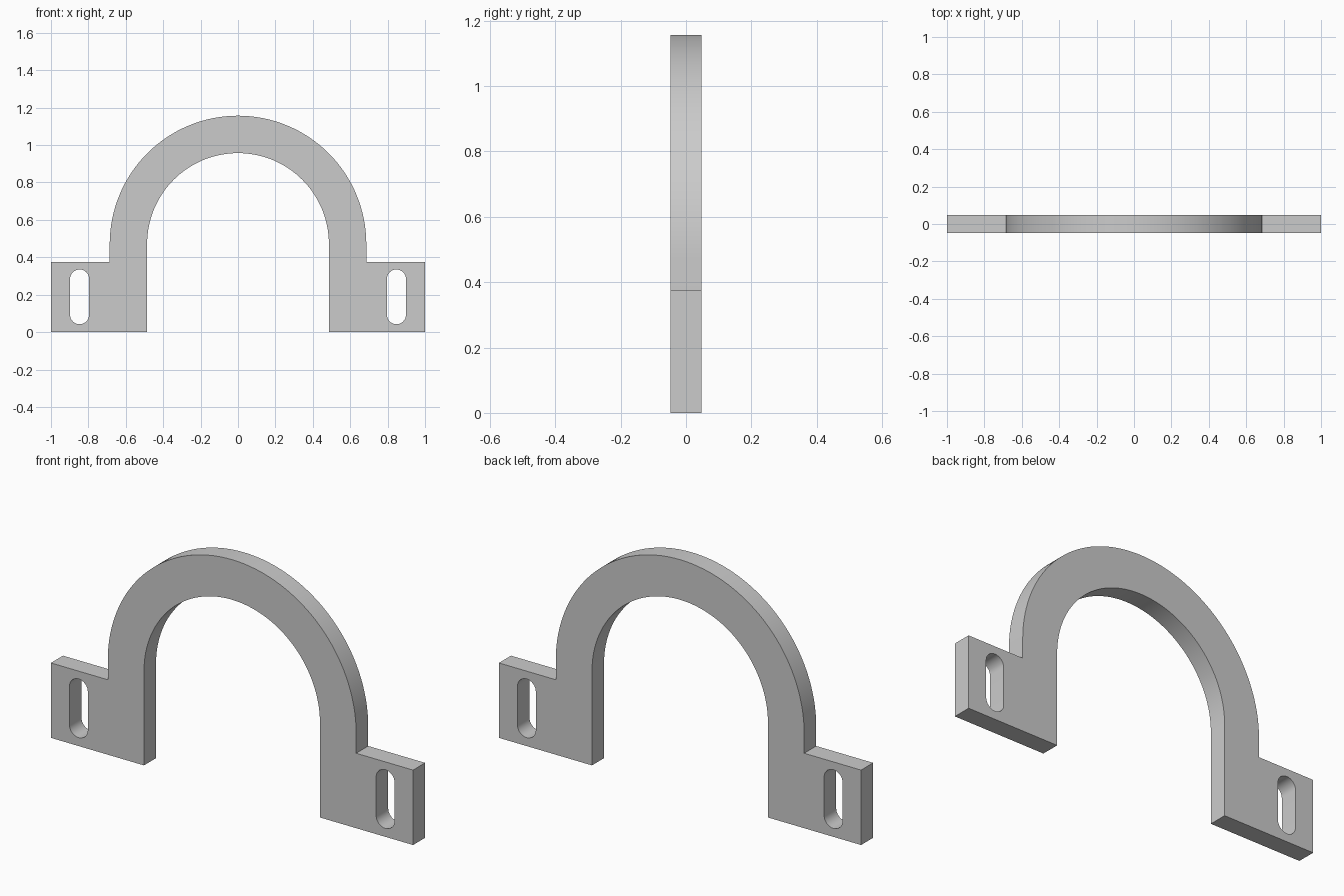
import bpy, bmesh
from math import pi, sin, cos, radians
from mathutils import Matrix

if "Cube" in bpy.data.objects:
    bpy.data.objects.remove(bpy.data.objects["Cube"])

R_OUT, R_IN, ARCH_Z = 0.686, 0.486, 0.471   # arch radii and centre height
FOOT_Z, HALF_T = 0.374, 0.0475              # foot height, half thickness
SLOT_X, SLOT_R, SLOT_LOW, SLOT_HIGH = 0.847, 0.051, 0.093, 0.284


def arc(cx, cz, r, start, end, steps):
    angles = [radians(start + (end - start) * i / steps) for i in range(steps + 1)]
    return [(cx + r * cos(a), cz + r * sin(a)) for a in angles]


def slot(cx):
    return (arc(cx, SLOT_HIGH, SLOT_R, 0, 180, 16)
            + arc(cx, SLOT_LOW, SLOT_R, 180, 360, 16))


def add_loop(curve, points):
    spline = curve.splines.new('POLY')
    spline.points.add(len(points) - 1)
    for p, (x, z) in zip(spline.points, points):
        p.co = (x, z, 0, 1)
    spline.use_cyclic_u = True


# Clamp outline: right foot, outer arch, left foot, inner arch
outline = ([(R_IN, 0), (1, 0), (1, FOOT_Z), (R_OUT, FOOT_Z)]
           + arc(0, ARCH_Z, R_OUT, 0, 180, 64)
           + [(-R_OUT, FOOT_Z), (-1, FOOT_Z), (-1, 0), (-R_IN, 0)]
           + arc(0, ARCH_Z, R_IN, 180, 0, 64))

# Filled profile with a bolt slot in each foot, extruded to thickness
curve = bpy.data.curves.new("pipe_clamp", 'CURVE')
curve.dimensions = '2D'
curve.fill_mode = 'BOTH'
curve.extrude = HALF_T
for loop in (outline, slot(-SLOT_X), slot(SLOT_X)):
    add_loop(curve, loop)

clamp = bpy.data.objects.new("pipe_clamp", curve)
bpy.context.collection.objects.link(clamp)
bpy.context.view_layer.objects.active = clamp
clamp.select_set(True)
bpy.ops.object.convert(target='MESH')
clamp = bpy.context.object

# Stand the profile upright, weld the caps to the walls
bm = bmesh.new()
bm.from_mesh(clamp.data)
bm.transform(Matrix.Rotation(pi / 2, 4, 'X'))
bmesh.ops.remove_doubles(bm, verts=bm.verts, dist=1e-5)
bmesh.ops.recalc_face_normals(bm, faces=bm.faces)
bm.to_mesh(clamp.data)
bm.free()
bpy.ops.object.shade_smooth_by_angle(angle=radians(30))
